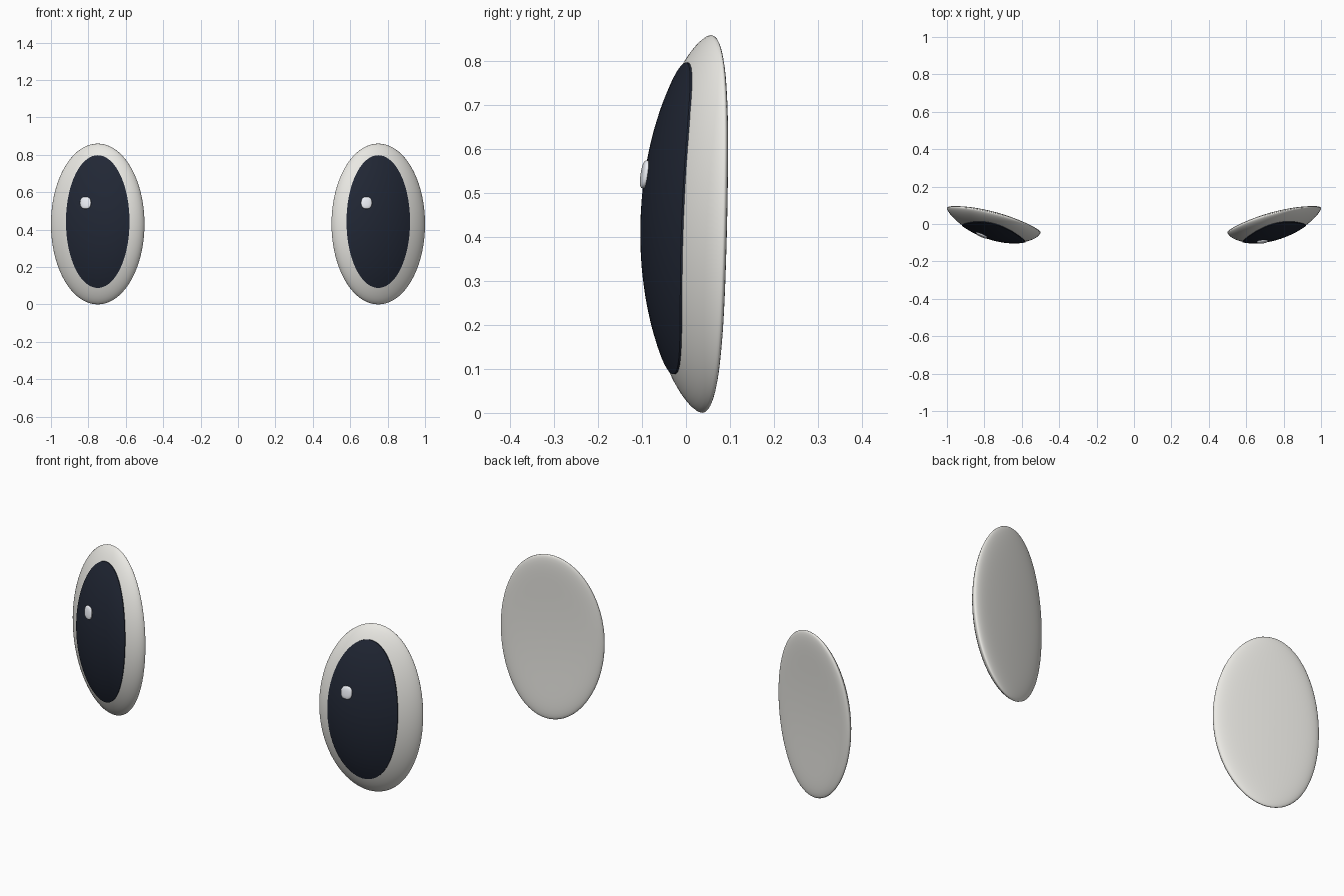
import bpy, bmesh
from math import sin, cos, pi, atan, copysign

if "Cube" in bpy.data.objects:
    bpy.data.objects.remove(bpy.data.objects["Cube"])

HX, HZ, CX, CZ = 0.25, 0.43, 0.75, 0.43   # eye half sizes and centre
SEG = 72


def mat(name, c):
    m = bpy.data.materials.new(name)
    m.diffuse_color = (*c, 1)
    m.use_nodes = True
    m.node_tree.nodes["Principled BSDF"].inputs["Base Color"].default_value = m.diffuse_color
    return m


WHITE = mat("eye_white", (0.82, 0.81, 0.77))
DARK = mat("pupil_dark", (0.015, 0.02, 0.035))
SHINE = mat("highlight_white", (0.85, 0.87, 0.92))


def rim(u, v):
    """Saddle-shaped mid surface that wraps around the head."""
    return 0.02 + 0.065 * u + 0.027 * v * v + 0.01 * v


def front(u, v):
    return rim(u, v) - 0.105 * max(0, 1 - u * u - v * v) ** 0.65


def back(u, v):
    r2 = min(1, u * u + v * v)
    return rim(u, v) + 0.017 * (1 - r2 ** 4) ** 0.5 + 0.012 * (1 - r2)


def finish(bm, name, material, angle=1.2):
    bmesh.ops.recalc_face_normals(bm, faces=bm.faces)
    me = bpy.data.meshes.new(name)
    bm.to_mesh(me)
    bm.free()
    ob = bpy.data.objects.new(name, me)
    bpy.context.collection.objects.link(ob)
    me.materials.append(material)
    bpy.ops.object.select_all(action='DESELECT')
    ob.select_set(True)
    bpy.context.view_layer.objects.active = ob
    bpy.ops.object.shade_smooth_by_angle(angle=angle)


def loft(name, rings, side, material, angle=1.2):
    """Closed skin through elliptical rings (ru, rv, cv, height function)."""
    bm = bmesh.new()

    def vert(u, v, f):
        return bm.verts.new((side * (CX + HX * u), f(u, v), CZ + HZ * v))
    loops = []
    for ru, rv, cv, f in rings:
        loops.append([vert(ru * cos(2 * pi * i / SEG), cv + rv * sin(2 * pi * i / SEG), f)
                      for i in range(SEG)])
    for a, b in zip(loops, loops[1:]):
        for i in range(SEG):
            j = (i + 1) % SEG
            bm.faces.new((a[i], a[j], b[j], b[i]))
    for loop, ring in ((loops[0], rings[0]), (loops[-1], rings[-1])):
        c = vert(0, ring[2], ring[3])
        for i in range(SEG):
            bm.faces.new((loop[i], loop[(i + 1) % SEG], c))
    finish(bm, name, material, angle)


def eye(side, label):
    # white shell: domed front, rounded rim, gently curved back
    n = 16
    radii = [sin(pi / 2 * k / n) for k in range(1, n + 1)]
    rings = [(r, r, 0, front) for r in radii]
    rings += [(r, r, 0, back) for r in reversed(radii[:-1])]
    loft(label + "_eye_white", rings, side, WHITE)

    # dark pupil lying slightly proud of the dome
    def proud(u, v):
        return front(u, v) - 0.004

    def sunk(u, v):
        return front(u, v) + 0.004
    pr = [(0.68 * k / 10, 0.825 * k / 10, 0.03 * k / 10, proud) for k in range(1, 11)]
    loft(label + "_pupil", pr + [(0.68, 0.825, 0.03, sunk)], side, DARK, 0.6)


def highlight(x, z, label):
    # small squarish bead resting on the pupil
    side = copysign(1, x)
    u, v = (abs(x) - CX) / HX, (z - CZ) / HZ
    e = 0.01
    slope_x = side * (front(u + e, v) - front(u - e, v)) / (2 * e * HX)
    slope_z = (front(u, v + e) - front(u, v - e)) / (2 * e * HZ)
    y = front(u, v) - 0.006
    bm = bmesh.new()
    bmesh.ops.create_uvsphere(bm, u_segments=24, v_segments=14, radius=1)
    for p in bm.verts:
        a, b, c = (copysign(abs(t) ** 0.8, t) for t in p.co)
        dx, dz = 0.029 * a, 0.032 * c
        p.co = (x + dx, y + 0.009 * b + slope_x * dx + slope_z * dz, z + dz)
    finish(bm, label + "_highlight", SHINE)


for s, name in ((1, "left"), (-1, "right")):
    eye(s, name)
highlight(0.687, 0.543, "left")
highlight(-0.815, 0.543, "right")
